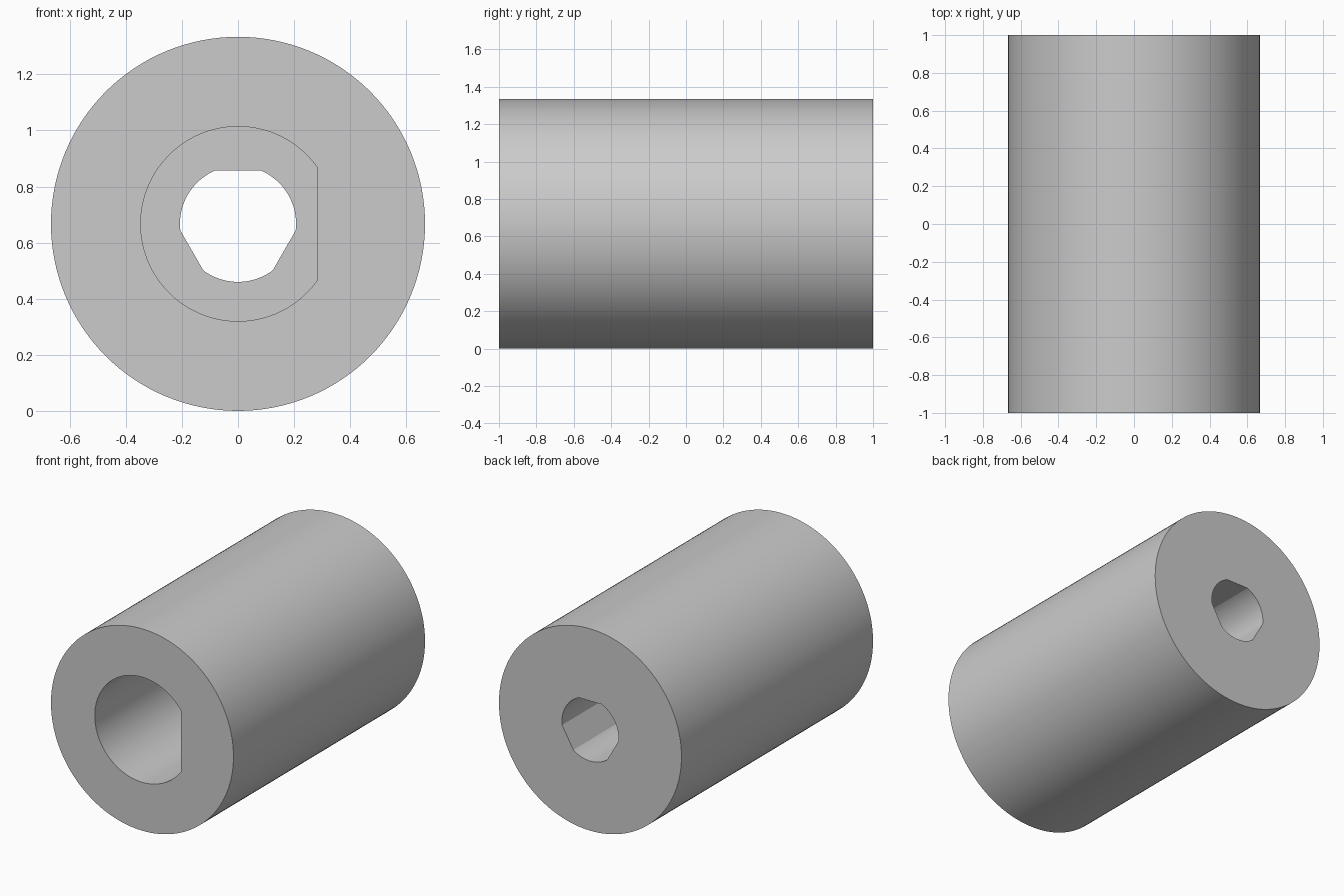
import bpy
import bmesh
from math import cos, sin, pi, radians, acos

cube = bpy.data.objects.get("Cube")
if cube:
    bpy.data.objects.remove(cube, do_unlink=True)

OUTER = 0.667
# Each profile: radius, distance of its flats from the axis, directions of the flats
BODY = (OUTER, 1, [])
D_BORE = (0.347, 0.283, [0])
TRI_BORE = (0.207, 0.19, [radians(a) for a in (90, 210, 330)])
SEGMENTS = 128


def reach(profile, angle):
    """Distance from the axis to the profile at an angle."""
    radius, flat, directions = profile
    for d in directions:
        c = cos(angle - d)
        if c * radius > flat:
            return flat / c
    return radius


# Shared angles, with the exact corners of the flats added
angles = {round(2 * pi * i / SEGMENTS, 5) for i in range(SEGMENTS)}
for radius, flat, directions in (D_BORE, TRI_BORE):
    half = acos(flat / radius)
    for d in directions:
        angles |= {round((d + s * half) % (2 * pi), 5) for s in (-1, 1)}
angles = sorted(angles)

# Rings from the front rim, through the stepped bore, to the back rim
stations = [(BODY, -1), (D_BORE, -1), (D_BORE, 0),
            (TRI_BORE, 0), (TRI_BORE, 1), (BODY, 1)]
bm = bmesh.new()
rings = [[bm.verts.new((reach(p, a) * cos(a), y, OUTER + reach(p, a) * sin(a)))
          for a in angles] for p, y in stations]
for k, ring in enumerate(rings):
    following = rings[(k + 1) % len(rings)]
    for i in range(len(angles)):
        j = (i + 1) % len(angles)
        bm.faces.new((ring[i], ring[j], following[j], following[i]))
bmesh.ops.recalc_face_normals(bm, faces=bm.faces)

mesh = bpy.data.meshes.new("coupling_sleeve")
bm.to_mesh(mesh)
bm.free()
sleeve = bpy.data.objects.new("coupling_sleeve", mesh)
bpy.context.collection.objects.link(sleeve)

# Plain grey
grey = bpy.data.materials.new("light_grey")
grey.use_nodes = True
colour = (0.6, 0.6, 0.6, 1)
grey.diffuse_color = colour
grey.node_tree.nodes["Principled BSDF"].inputs["Base Color"].default_value = colour
mesh.materials.append(grey)

# Smooth round walls with crisp rims and flats
bpy.ops.object.select_all(action="DESELECT")
sleeve.select_set(True)
bpy.context.view_layer.objects.active = sleeve
bpy.ops.object.shade_smooth_by_angle(angle=radians(20))
